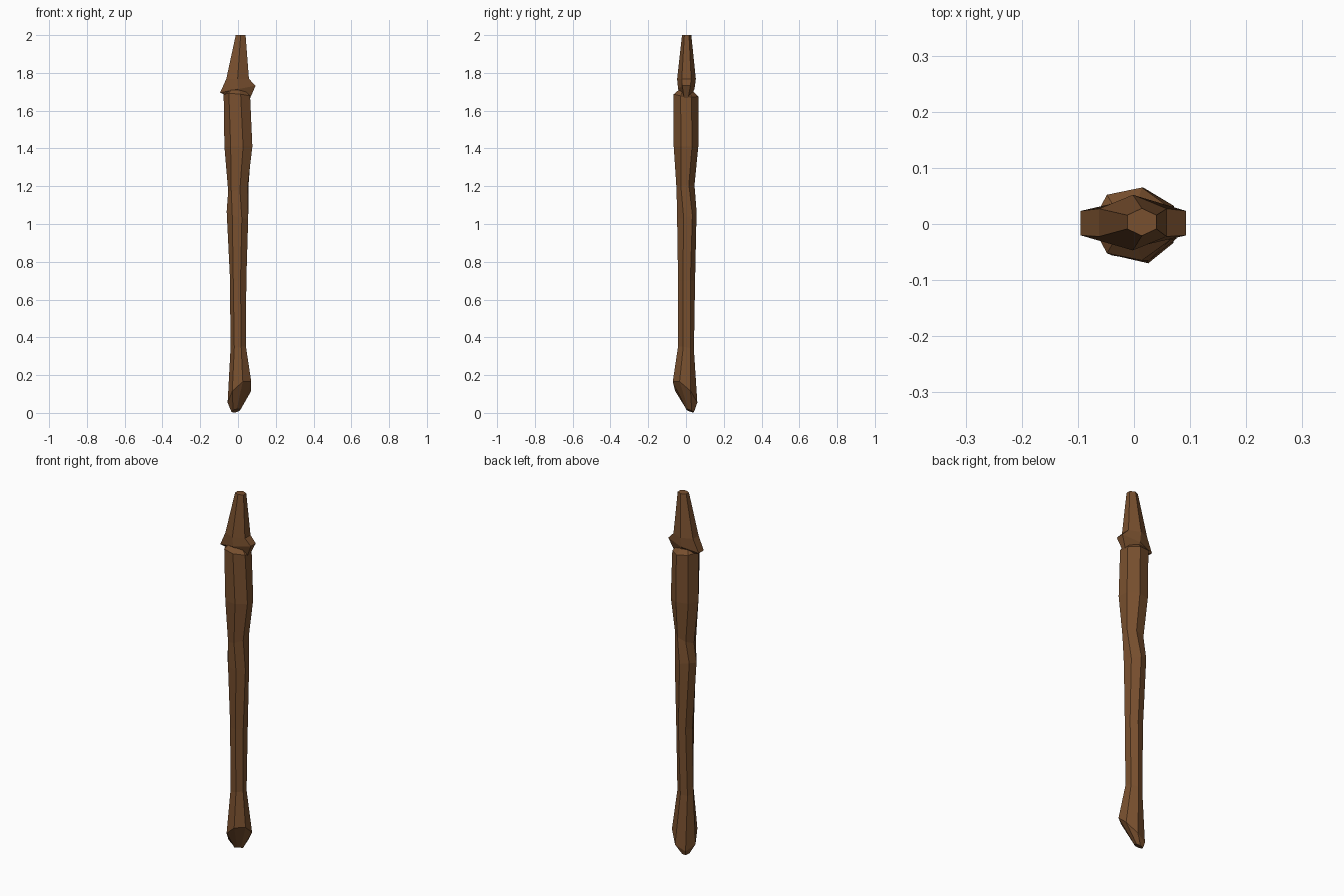
import bpy, bmesh
from math import sin, cos, tau, radians

if "Cube" in bpy.data.objects:
    bpy.data.objects.remove(bpy.data.objects["Cube"])

wood = bpy.data.materials.new("wood")
wood.diffuse_color = (0.19, 0.08, 0.028, 1)
wood.use_nodes = True
wood.node_tree.nodes["Principled BSDF"].inputs["Base Color"].default_value = wood.diffuse_color


def loft(name, sides, rings):
    """Each ring: z, x0, x1, y0, y1, z slope in x, z slope in y, twist in degrees."""
    bm = bmesh.new()
    prev = None
    for z, x0, x1, y0, y1, sx, sy, twist in rings:
        pts = [(cos(a), sin(a)) for a in
               (tau * (i + 0.5) / sides + radians(twist) for i in range(sides))]
        us, vs = zip(*pts)
        ring = []
        for u, v in pts:
            # fit the polygon exactly to the ring's bounds
            x = x0 + (x1 - x0) * (u - min(us)) / (max(us) - min(us))
            y = y0 + (y1 - y0) * (v - min(vs)) / (max(vs) - min(vs))
            ring.append(bm.verts.new((x, y, z + sx * x + sy * y)))
        if prev:
            for i in range(sides):
                j = (i + 1) % sides
                bm.faces.new((prev[i], prev[j], ring[j], ring[i]))
        else:
            bm.faces.new(ring[::-1])
        prev = ring
    bm.faces.new(prev)
    bmesh.ops.recalc_face_normals(bm, faces=bm.faces)
    mesh = bpy.data.meshes.new(name)
    bm.to_mesh(mesh)
    bm.free()
    mesh.materials.append(wood)
    obj = bpy.data.objects.new(name, mesh)
    bpy.context.collection.objects.link(obj)
    return obj


# Rough carved shaft with an obliquely cut butt
loft("shaft", 7, [
    (0.022, -0.035, 0.010, 0.000, 0.042, 0.2, -0.4, 0),
    (0.088, -0.055, 0.070, -0.070, 0.060, 0.7, -0.85, 0),
    (0.340, -0.040, 0.042, -0.042, 0.042, 0.2, -0.2, 8),
    (0.700, -0.042, 0.044, -0.042, 0.048, 0.0, 0.0, 0),
    (1.050, -0.060, 0.054, -0.047, 0.056, -0.3, 0.3, 10),
    (1.190, -0.052, 0.056, -0.050, 0.045, 0.3, 0.2, -6),
    (1.410, -0.072, 0.076, -0.065, 0.065, 0.0, 0.0, 4),
    (1.682, -0.076, 0.064, -0.065, 0.065, -0.1, -0.1, 0),
    (1.705, -0.055, 0.040, -0.040, 0.040, -0.1, -0.1, 0),
])

# Flattened spear head with flared barbs
loft("head", 6, [
    (1.672, -0.050, 0.064, -0.020, 0.022, -0.1, 0.0, 0),
    (1.714, -0.095, 0.093, -0.042, 0.045, 0.2, 0.0, 0),
    (1.768, -0.062, 0.058, -0.047, 0.052, 0.0, 0.0, 0),
    (2.000, -0.012, 0.040, -0.021, 0.028, 0.0, 0.0, 0),
])
